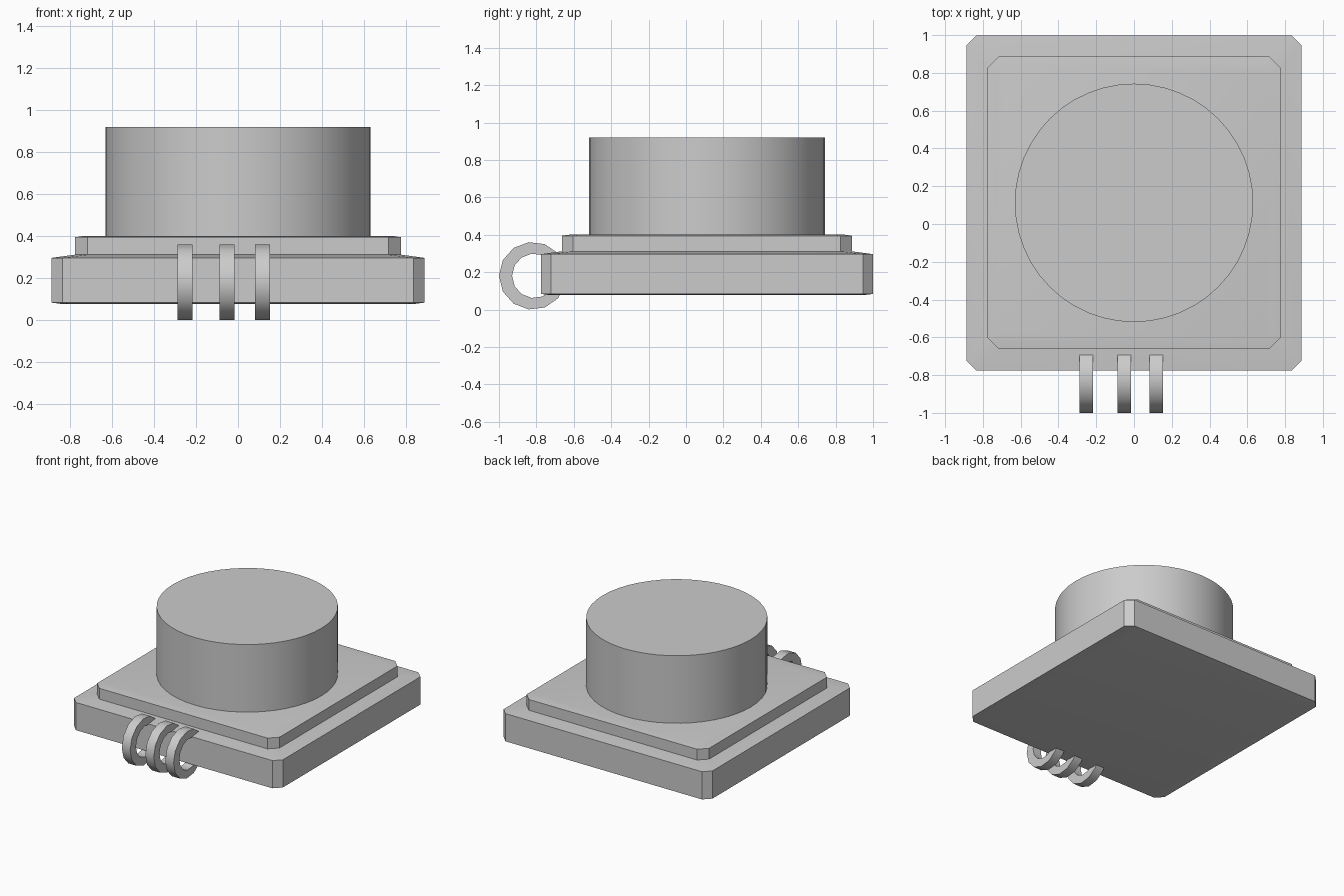
import bpy
import math

if "Cube" in bpy.data.objects:
    bpy.data.objects.remove(bpy.data.objects["Cube"])

CY = 0.112  # centre of the stacked body in y


def make_object(name, verts, faces, angle=30):
    mesh = bpy.data.meshes.new(name)
    mesh.from_pydata(verts, [], faces)
    mesh.update()
    ob = bpy.data.objects.new(name, mesh)
    bpy.context.collection.objects.link(ob)
    bpy.ops.object.select_all(action='DESELECT')
    ob.select_set(True)
    bpy.context.view_layer.objects.active = ob
    bpy.ops.object.shade_smooth_by_angle(angle=math.radians(angle))
    return ob


def plate(name, layers):
    """Loft chamfered squares given as (half size, corner cut, z), bottom to top."""
    verts, faces = [], []
    for h, c, z in layers:
        k = h - c
        verts += [(x, y + CY, z) for x, y in (
            (h, -k), (h, k), (k, h), (-k, h), (-h, k), (-h, -k), (-k, -h), (k, -h))]
    for i in range(len(layers) - 1):
        for j in range(8):
            a, b = i * 8 + j, i * 8 + (j + 1) % 8
            faces.append((a, b, b + 8, a + 8))
    top = len(verts) - 8
    faces += [tuple(range(7, -1, -1)), tuple(range(top, top + 8))]
    return make_object(name, verts, faces)


def loop_ring(name, x, width=0.071, sides=13):
    """Flat-sided band standing in the yz plane, its rear sunk in the base."""
    verts, faces = [], []
    for i in range(sides):
        a = math.pi + 2 * math.pi * i / sides
        c, s = math.cos(a), math.sin(a)
        for r, yc in ((0.181, -0.819), (0.119, -0.811)):
            for dx in (-width / 2, width / 2):
                verts.append((x + dx, yc + r * c, 0.181 + r * s))
    n = len(verts)
    for i in range(sides):
        a, b = i * 4, (i * 4 + 4) % n
        faces += [(a, a + 1, b + 1, b), (a + 1, a + 3, b + 3, b + 1),
                  (a + 3, a + 2, b + 2, b + 3), (a + 2, a, b, b + 2)]
    return make_object(name, verts, faces, 40)


# Stepped square base
plate("base_plate", [(0.84, 0.04, 0.078), (0.887, 0.052, 0.084),
                     (0.887, 0.052, 0.297), (0.775, 0.06, 0.312)])
plate("upper_plate", [(0.775, 0.06, 0.30), (0.775, 0.06, 0.395), (0.735, 0.05, 0.401)])

# Round drum on top
bpy.ops.mesh.primitive_cylinder_add(vertices=48, radius=0.631, depth=0.54,
                                    location=(0, CY, 0.65))
drum = bpy.context.object
drum.name = "drum"
bpy.ops.object.shade_smooth_by_angle(angle=math.radians(30))

# Three binding rings at the front edge
for i, x in enumerate((-0.252, -0.052, 0.117)):
    loop_ring(f"ring_{i + 1}", x)
